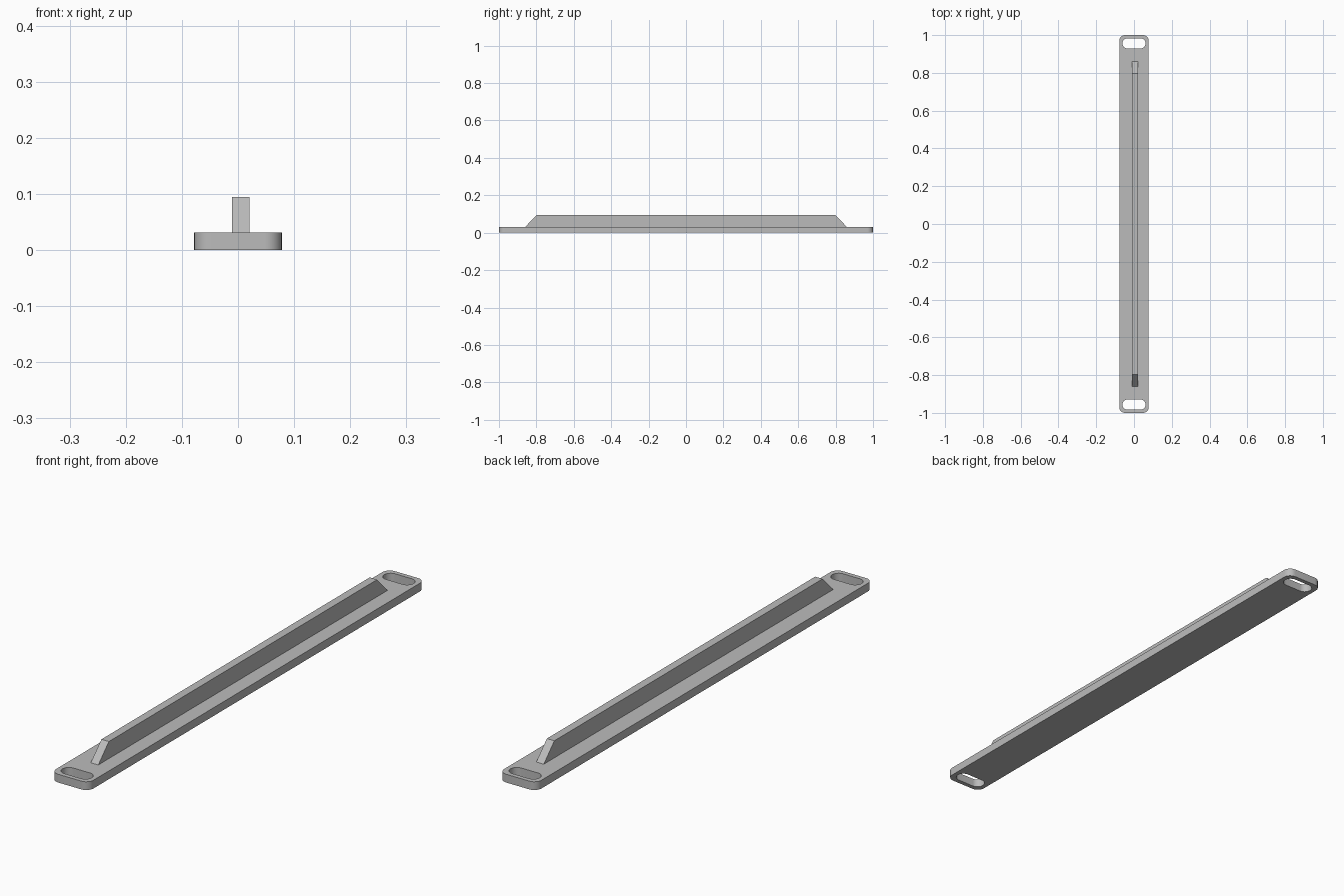
import bpy
import bmesh
from math import sin, cos, pi, radians

cube = bpy.data.objects.get("Cube")
if cube:
    bpy.data.objects.remove(cube, do_unlink=True)

HALF_W, HALF_L, PLATE_H = 0.078, 1.0, 0.031
FIN_X0, FIN_X1, FIN_TOP = -0.0103, 0.0208, 0.095
FIN_BASE_Y, FIN_TOP_Y = 0.86, 0.797
SLOT_Y = 0.956

grey = bpy.data.materials.new("plain grey")
grey.use_nodes = True
colour = (0.5, 0.5, 0.5, 1)
grey.diffuse_color = colour
grey.node_tree.nodes["Principled BSDF"].inputs["Base Color"].default_value = colour


def rounded_rect(half_x, half_y, radius, centre_y=0.0, steps=10):
    """Outline points of a rectangle with rounded corners."""
    points = []
    for i, (sx, sy) in enumerate([(1, 1), (-1, 1), (-1, -1), (1, -1)]):
        cx, cy = sx * (half_x - radius), sy * (half_y - radius) + centre_y
        for k in range(steps + 1):
            a = (i + k / steps) * pi / 2
            points.append((cx + radius * cos(a), cy + radius * sin(a)))
    return points


def finish(obj):
    bpy.ops.object.select_all(action="DESELECT")
    obj.select_set(True)
    bpy.context.view_layer.objects.active = obj


# Base plate: filled outline with a slot at each end
curve = bpy.data.curves.new("base_plate", "CURVE")
curve.dimensions = "2D"
curve.fill_mode = "BOTH"
curve.extrude = PLATE_H / 2
outlines = [rounded_rect(HALF_W, HALF_L, 0.03)]
outlines += [rounded_rect(0.061, 0.027, 0.0265, s * SLOT_Y) for s in (-1, 1)]
for outline in outlines:
    spline = curve.splines.new("POLY")
    spline.points.add(len(outline) - 1)
    for point, (x, y) in zip(spline.points, outline):
        point.co = (x, y, 0, 1)
    spline.use_cyclic_u = True
plate = bpy.data.objects.new("base_plate", curve)
plate.location.z = PLATE_H / 2
bpy.context.collection.objects.link(plate)
finish(plate)
bpy.ops.object.convert(target="MESH")
plate = bpy.context.object

# Weld the caps to the walls
bm = bmesh.new()
bm.from_mesh(plate.data)
bmesh.ops.remove_doubles(bm, verts=bm.verts, dist=0.00005)
bmesh.ops.recalc_face_normals(bm, faces=bm.faces)
bm.to_mesh(plate.data)
bm.free()
plate.data.materials.clear()
plate.data.materials.append(grey)
bpy.ops.object.shade_smooth_by_angle(angle=radians(30))

# Upright fin with sloped ends
bm = bmesh.new()
profile = [(-FIN_BASE_Y, PLATE_H), (FIN_BASE_Y, PLATE_H),
           (FIN_TOP_Y, FIN_TOP), (-FIN_TOP_Y, FIN_TOP)]
side = bm.faces.new([bm.verts.new((FIN_X0, y, z)) for y, z in profile])
extruded = bmesh.ops.extrude_face_region(bm, geom=[side])["geom"]
bmesh.ops.translate(bm, vec=(FIN_X1 - FIN_X0, 0, 0),
                    verts=[g for g in extruded if isinstance(g, bmesh.types.BMVert)])
if not any(len(e.link_faces) == 1 for e in bm.edges):
    bmesh.ops.recalc_face_normals(bm, faces=bm.faces)
else:
    bmesh.ops.holes_fill(bm, edges=bm.edges)
    bmesh.ops.recalc_face_normals(bm, faces=bm.faces)
mesh = bpy.data.meshes.new("fin")
bm.to_mesh(mesh)
bm.free()
mesh.materials.append(grey)
fin = bpy.data.objects.new("fin", mesh)
bpy.context.collection.objects.link(fin)
